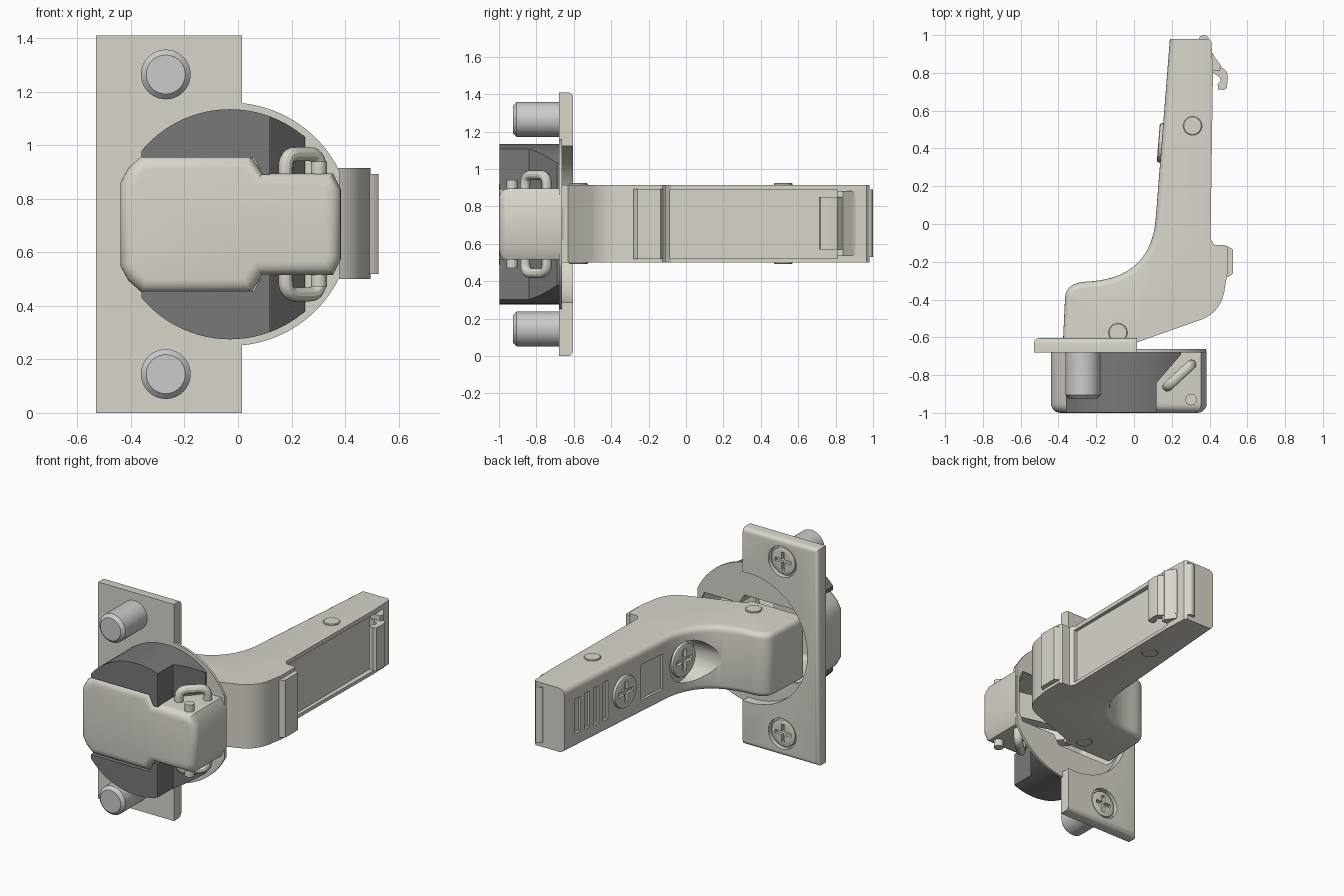
import bpy, bmesh, math
from mathutils import Vector, Euler

if "Cube" in bpy.data.objects:
    bpy.data.objects.remove(bpy.data.objects["Cube"])

ZC = 0.705  # mirror height of the whole model


def material(name, rgb):
    m = bpy.data.materials.new(name)
    m.diffuse_color = (*rgb, 1)
    m.use_nodes = True
    m.node_tree.nodes["Principled BSDF"].inputs["Base Color"].default_value = m.diffuse_color
    return m


METAL = material("warm_metal", (0.69, 0.665, 0.60))
DARK = material("dark_plastic", (0.19, 0.19, 0.19))
PIN = material("dowel_grey", (0.54, 0.54, 0.55))


def circle(cx, cy, r, n=40, a0=0, a1=2 * math.pi):
    full = abs(a1 - a0) > 6.28
    k = n if full else n - 1
    return [(cx + r * math.cos(a0 + (a1 - a0) * i / k), cy + r * math.sin(a0 + (a1 - a0) * i / k)) for i in range(n)]


def bez(p0, p1, p2, n=10):
    p0, p1, p2 = Vector(p0), Vector(p1), Vector(p2)
    return [tuple(p0 * (1 - t) ** 2 + p1 * 2 * t * (1 - t) + p2 * t * t) for t in (i / n for i in range(n + 1))]


def finish(name, bm, mat):
    me = bpy.data.meshes.new(name)
    bm.to_mesh(me)
    bm.free()
    ob = bpy.data.objects.new(name, me)
    bpy.context.collection.objects.link(ob)
    me.materials.append(mat)
    return ob


def prism(name, pts, axis, a, b, mat=METAL, bevel=0, segs=4, caps="ab", sel=None, open_b=False):
    """Extrude a 2D outline along an axis from a to b; bevel chosen cap edges."""
    put = {"x": lambda p, h: (h, p[0], p[1]), "y": lambda p, h: (p[0], h, p[1]), "z": lambda p, h: (p[0], p[1], h)}[axis]
    bm, n = bmesh.new(), len(pts)
    A = [bm.verts.new(put(p, a)) for p in pts]
    B = [bm.verts.new(put(p, b)) for p in pts]
    bm.faces.new(A)
    back = bm.faces.new(B[::-1])
    for i in range(n):
        j = (i + 1) % n
        bm.faces.new((A[j], A[i], B[i], B[j]))
    bmesh.ops.recalc_face_normals(bm, faces=bm.faces)
    if open_b:
        bmesh.ops.delete(bm, geom=[back], context="FACES_ONLY")
    if bevel:
        rings = [r for r, c in ((A, "a"), (B, "b")) if c in caps]
        ids = range(n) if sel is None else sel
        edges = [bm.edges.get((r[i], r[(i + 1) % n])) for r in rings for i in ids]
        bmesh.ops.bevel(bm, geom=edges, offset=bevel, segments=segs, profile=0.5, affect="EDGES", clamp_overlap=True)
    return finish(name, bm, mat)


def box(name, lo, hi, mat=METAL):
    return prism(name, [(lo[0], lo[1]), (hi[0], lo[1]), (hi[0], hi[1]), (lo[0], hi[1])], "z", lo[2], hi[2], mat)


def apply_mod(ob, kind, **props):
    m = ob.modifiers.new("m", kind)
    for k, v in props.items():
        setattr(m, k, v)
    bpy.context.view_layer.objects.active = ob
    bpy.ops.object.modifier_apply(modifier=m.name)


def cut(ob, cutter):
    cutter.hide_render = True
    bpy.context.view_layer.update()
    apply_mod(ob, "BOOLEAN", operation="DIFFERENCE", object=cutter, solver="EXACT")
    bpy.data.objects.remove(cutter)


def cross_screw(name, loc, r, h, rot):
    """Round head with a cross recess, facing local +z."""
    ob = prism(name, circle(0, 0, r), "z", -h, 0, bevel=0.012, segs=2, caps="b")
    l, w = r * 0.65, r * 0.13
    cut(ob, prism("cross_cutter", [(-l, -w), (-w, -w), (-w, -l), (w, -l), (w, -w), (l, -w),
                                   (l, w), (w, w), (w, l), (-w, l), (-w, w), (-l, w)], "z", -0.02, 0.1))
    ob.location, ob.rotation_euler = loc, Euler(rot)


# mounting plate: C-shaped outline around the round cup opening
ang = math.acos(.045 / .42)
plate_pts = [(.015, 1.41), (-.53, 1.41), (-.53, 0), (.015, 0)] + circle(-.03, ZC, .42, 48, 2 * math.pi - ang, ang)
plate = prism("mounting_plate", plate_pts, "y", -.68, -.604, bevel=.028, caps="b", sel=range(3))
for z in (.145, 1.265):
    cut(plate, prism("countersink_cutter", circle(-.27, z, .1), "y", -.635, -.5))

# cup outline (x, z), symmetric about ZC
half = [(-.44, .155), (-.41, .21), (-.36, .255), (.05, .255), (.09, .19), (.355, .19), (.385, .13)]
outline = [(x, ZC + h) for x, h in half] + [(x, ZC - h) for x, h in half[::-1]]
cup = prism("hinge_cup", outline, "y", -1, -.67, bevel=.05, segs=5, caps="a", open_b=True)
apply_mod(cup, "SOLIDIFY", thickness=.022, offset=-1)

# thin round flange around the cup
a = math.acos(.41 / .455)
flange = prism("cup_flange", circle(-.03, ZC, .455, 72, a, 2 * math.pi - a), "y", -.679, -.663)
inner = [(x * .94 - .002, ZC + (z - ZC) * .93) for x, z in outline]
cut(flange, prism("flange_cutter", inner, "y", -.8, -.5))

for s, tag in ((1, "upper"), (-1, "lower")):
    # dark cup insert: loft of quads along x with a stepped, sloping front
    xs = [-.36 + .42 * i / 14 for i in range(15)]
    secs = [(x, .25, -.998) for x in xs] + [(.09, .185, -.998), (.12, .185, -.998), (.1201, .185, -.84)]
    secs += [(.12 + .13 * t, .185, -.84 + .15 * t) for t in (.25, .5, .75, 1)]
    bm, prev = bmesh.new(), None
    for x, h, y in secs:
        ho = math.sqrt(.43 ** 2 - (x + .03) ** 2)
        q = [bm.verts.new((x, yy, ZC + s * hh)) for yy, hh in ((y, h), (y, ho), (-.672, ho), (-.672, h))]
        if prev:
            for i in range(4):
                bm.faces.new((prev[i], prev[(i + 1) % 4], q[(i + 1) % 4], q[i]))
        else:
            bm.faces.new(q)
        prev = q
    bm.faces.new(prev)
    bmesh.ops.recalc_face_normals(bm, faces=bm.faces)
    finish(tag + "_cup_insert", bm, DARK)

    # bent wire loop
    p = [Vector(v) for v in ((.178, -.86, .17), (.178, -.86, .262), (.303, -.745, .262), (.303, -.745, .17))]
    d = (p[2] - p[1]).normalized() * .05
    u = Vector((0, 0, .05))
    path = [tuple(p[0])] + bez(p[1] - u, p[1], p[1] + d, 6) + bez(p[2] - d, p[2], p[2] - u, 6) + [tuple(p[3])]
    cu = bpy.data.curves.new(tag + "_wire_loop", "CURVE")
    cu.dimensions, cu.bevel_depth, cu.bevel_resolution = "3D", .027, 4
    sp = cu.splines.new("POLY")
    sp.points.add(len(path) - 1)
    for pt, (x, y, h) in zip(sp.points, path):
        pt.co = (x, y, ZC + s * h, 1)
    cu.materials.append(METAL)
    wire = bpy.data.objects.new(tag + "_wire_loop", cu)
    bpy.context.collection.objects.link(wire)
    bpy.ops.object.select_all(action="DESELECT")
    wire.select_set(True)
    bpy.context.view_layer.objects.active = wire
    bpy.ops.object.convert(target="MESH")

    # cup pin, dowel and plate screw
    prism(tag + "_cup_pin", circle(.302, -.93, .03, 24), "z", ZC + s * .15, ZC + s * .235)
    z = ZC + s * .56
    prism(tag + "_dowel", circle(-.27, z, .093), "y", -.925, -.675, PIN, bevel=.02, segs=1, caps="a")
    cross_screw(tag + "_plate_screw", (-.27, -.612, z), .088, .04, (-math.pi / 2, 0, 0))

# arm side profile (x, y)
inner_curve = ([(.19, .98)] + bez((.115, .03), (.09, -.29), (-.25, -.305), 18)
               + bez((-.25, -.305), (-.36, -.31), (-.365, -.39), 8)[1:] + [(-.378, -.665)])
profile = (inner_curve + [(0, -.665), (0, -.632), (.36, -.505)] + bez((.36, -.505), (.47, -.46), (.482, -.33), 8)[1:]
           + [(.495, -.26), (.495, -.125), (.48, -.11), (.425, -.11), (.405, -.08), (.418, .8), (.41, .965), (.395, .98)])
arm = prism("hinge_arm", profile, "z", .5, .915, bevel=.035, segs=4, sel=range(len(inner_curve) - 1))
# recess on the underside of the arm, screw well and inset window with ribs
cut(arm, box("channel_cutter", (.385, -.085, .522), (.6, .81, .888)))
cut(arm, prism("well_cutter", circle(-.13, ZC, .135, 48), "x", -.3, .125))
slope = .079


def face_x(y):
    return .115 + slope * (y - .03)


tilt = -math.atan(slope)
for y, w, h in [(.17, .1, .115)] + [(.60 + i * .085, .025, .125 - .004 * i) for i in range(4)]:
    c = box("slot_cutter", (-.05, -w, -h), (.016, w, h))
    c.location, c.rotation_euler = (face_x(y), y, ZC), (0, 0, tilt)
    cut(arm, c)
cross_screw("arm_screw_rear", (face_x(.43) - .018, .43, ZC), .105, .05, (0, -math.pi / 2, tilt))
cross_screw("arm_screw_front", (.1, -.13, ZC), .108, .05, (0, -math.pi / 2, tilt))

# pivot rivets through the arm
for name, x, y in (("rear_rivet", .31, .52), ("front_rivet", -.085, -.575)):
    prism(name, circle(x, y, .05, 32), "z", .492, .924, bevel=.004, segs=1)

# shoulder tab, end lip and release latch
prism("shoulder_tab", [(.48, -.115), (.5, -.12), (.525, -.135), (.525, -.26), (.51, -.275), (.48, -.285)], "z", .52, .893)
prism("end_lip", circle(.37, .972, .028, 24), "z", .53, .89)
prism("latch_hook", [(.37, .92), (.415, .905), (.45, .84), (.49, .81), (.497, .78), (.492, .72), (.475, .71), (.445, .713),
                     (.443, .74), (.458, .755), (.455, .775), (.42, .8), (.37, .8)], "z", .57, .85)
prism("latch_bar", [(.37, .91), (.415, .9), (.46, .84), (.455, .81), (.42, .81), (.37, .82)], "z", .535, .883)

# links joining the arm to the cup
prism("outer_link", [(-.08, -.638), (-.01, -.638), (.02, -.69), (.3, -.76), (.35, -.92), (.27, -.92), (.23, -.82), (-.05, -.73)],
      "z", .62, .795)
prism("inner_link", [(-.2, -.65), (-.1, -.65), (.15, -.93), (.05, -.95)], "z", .56, .85)

# smooth the rounded parts, keep crisp edges
bpy.ops.object.select_all(action="SELECT")
bpy.ops.object.shade_smooth_by_angle(angle=math.radians(30))
